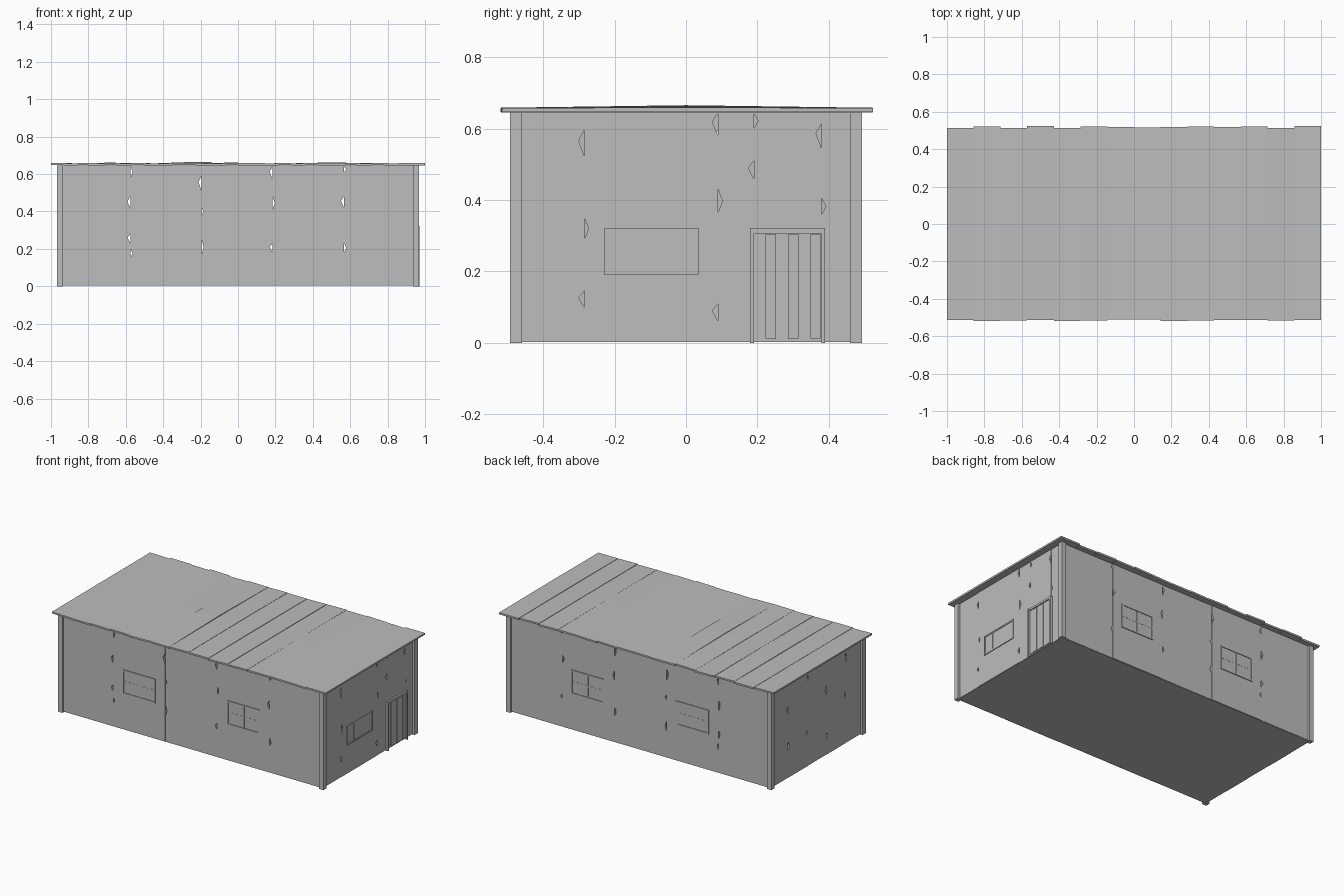
import bpy, bmesh, random
from mathutils import Vector

random.seed(4)
cube = bpy.data.objects.get("Cube")
if cube:
    bpy.data.objects.remove(cube, do_unlink=True)

grey = bpy.data.materials.new("weathered grey")
grey.use_nodes = True
colour = (0.51, 0.51, 0.51, 1)
grey.diffuse_color = colour
grey.node_tree.nodes["Principled BSDF"].inputs["Base Color"].default_value = colour

TOP, BASE = 0.645, 0.005
HALF = {"x": 0.955, "y": 0.48}      # wall planes


def finish(name, bm):
    bmesh.ops.recalc_face_normals(bm, faces=bm.faces)
    mesh = bpy.data.meshes.new(name)
    bm.to_mesh(mesh)
    bm.free()
    mesh.materials.append(grey)
    obj = bpy.data.objects.new(name, mesh)
    bpy.context.collection.objects.link(obj)


def prism(bm, wall, outline, inner, outer):
    """Extrude a (u, z) outline through a wall, depth measured outward."""
    axis, sign = wall

    def point(u, z, d):
        w = sign * (HALF[axis] + d)
        return Vector((w, u, z) if axis == "x" else (u, w, z))
    a = [bm.verts.new(point(u, z, inner)) for u, z in outline]
    b = [bm.verts.new(point(u, z, outer)) for u, z in outline]
    bm.faces.new(a)
    bm.faces.new(b[::-1])
    for i in range(len(a)):
        j = (i + 1) % len(a)
        bm.faces.new((a[i], a[j], b[j], b[i]))


def rect(u0, u1, z0, z1):
    return [(u0, z0), (u1, z0), (u1, z1), (u0, z1)]


def box(bm, lo, hi):
    made = bmesh.ops.create_cube(bm, size=1)["verts"]
    for v in made:
        v.co = Vector([lo[i] + (v.co[i] + 0.5) * (hi[i] - lo[i]) for i in range(3)])


# Wall boards with splintered gaps; each crack is (side, low z, high z)
def wall_boards(name, wall, half, seams):
    edges = [(-half, [])] + seams + [(half, [])]
    bm = bmesh.new()
    for i in range(len(edges) - 1):
        (u0, left), (u1, right) = edges[i], edges[i + 1]
        line = [(u0, TOP), (u0, BASE), (u1, BASE), (u1, TOP)]
        rising = []
        for side, z0, z1 in sorted(right, key=lambda c: c[1]):
            if side < 0:
                rising += [(u1, z0), (u1 - 0.016, z0 * 0.4 + z1 * 0.6), (u1, min(z1, TOP - 0.002))]
        falling = []
        for side, z0, z1 in sorted(left, key=lambda c: -c[1]):
            if side > 0:
                falling += [(u0, min(z1, TOP - 0.002)), (u0 + 0.012, (z0 + z1) / 2), (u0, z0)]
        outline = line[:1] + falling + line[1:3] + rising + line[3:]
        prism(bm, wall, outline, -0.014, 0.002 * (i % 2))
    finish(name, bm)


long_seams = [
    (-0.575, [(1, 0.58, 0.645), (-1, 0.415, 0.48), (-1, 0.23, 0.28), (1, 0.155, 0.2)]),
    (-0.195, [(-1, 0.51, 0.59), (1, 0.38, 0.42), (1, 0.17, 0.25)]),
    (0.185, [(-1, 0.57, 0.64), (1, 0.41, 0.48), (-1, 0.18, 0.23)]),
    (0.567, [(1, 0.61, 0.64), (-1, 0.42, 0.48), (1, 0.18, 0.23)])]
door_seams = [
    (-0.285, [(-1, 0.525, 0.595), (1, 0.29, 0.35), (-1, 0.1, 0.145)]),
    (0.09, [(-1, 0.58, 0.645), (1, 0.365, 0.43), (-1, 0.06, 0.11)]),
    (0.19, [(1, 0.6, 0.645), (-1, 0.46, 0.51)]),
    (0.38, [(-1, 0.545, 0.615), (1, 0.36, 0.405)])]
plain_seams = [
    (-0.3, [(-1, 0.53, 0.6), (1, 0.3, 0.36)]),
    (-0.1, [(1, 0.4, 0.46), (-1, 0.1, 0.15)]),
    (0.1, [(-1, 0.55, 0.61), (1, 0.2, 0.26)]),
    (0.3, [(1, 0.42, 0.48), (-1, 0.18, 0.24)])]
FRONT, BACK, DOOR_END, PLAIN_END = ("y", -1), ("y", 1), ("x", 1), ("x", -1)
wall_boards("front_wall", FRONT, 0.95, long_seams)
wall_boards("back_wall", BACK, 0.95, long_seams)
wall_boards("door_end_wall", DOOR_END, 0.475, door_seams)
wall_boards("plain_end_wall", PLAIN_END, 0.475, plain_seams)


# Windows: rim, bars and a flat pane
def window(name, wall, u0, u1, z0, z1, bars, crossbar):
    t, out = 0.009, 0.007
    bm = bmesh.new()
    for u in (u0, u1 - t):
        prism(bm, wall, rect(u, u + t, z0, z1), -0.004, out)
    for z in (z0, z1 - t):
        prism(bm, wall, rect(u0 + t, u1 - t, z, z + t), -0.004, out)
    for u in bars:
        prism(bm, wall, rect(u - t / 2, u + t / 2, z0 + t, z1 - t), -0.004, out - 0.002)
    if crossbar:
        z = (z0 + z1) / 2
        prism(bm, wall, rect(u0 + t, u1 - t, z - t / 2, z + t / 2), -0.004, out - 0.003)
    prism(bm, wall, rect(u0 + t, u1 - t, z0 + t, z1 - t), -0.004, 0.003)
    finish(name, bm)


for label, wall in (("front", FRONT), ("back", BACK)):
    for side, u in (("right", -0.385), ("left", 0.38)):
        window(f"{label}_{side}_window", wall, u - 0.12, u + 0.12, 0.24, 0.4, [u], True)
window("end_window", DOOR_END, -0.23, 0.037, 0.192, 0.32, [-0.157, -0.035], False)

# Plank door and its frame
bm = bmesh.new()
for i in range(6):
    u = 0.192 + i * 0.0313
    prism(bm, DOOR_END, rect(u, u + 0.029, 0.012, 0.307 - 0.003 * (i % 2)), -0.004, 0.006 + 0.002 * (i % 2))
finish("door", bm)
bm = bmesh.new()
for u in (0.18, 0.379):
    prism(bm, DOOR_END, rect(u, u + 0.011, 0, 0.322), -0.004, 0.016)
prism(bm, DOOR_END, rect(0.191, 0.379, 0.307, 0.32), -0.004, 0.013)
finish("door_frame", bm)

# Corner posts
for xname, sx in (("left", 1), ("right", -1)):
    for yname, sy in (("front", -1), ("back", 1)):
        bm = bmesh.new()
        xs = sorted((sx * 0.938, sx * 0.969))
        ys = sorted((sy * 0.46, sy * 0.493))
        box(bm, (xs[0], ys[0], 0), (xs[1], ys[1], TOP))
        finish(f"{yname}_{xname}_post", bm)

# Floor slab
bm = bmesh.new()
box(bm, (-0.953, -0.478, 0.003), (0.953, 0.478, 0.012))
finish("floor", bm)

# Roof of uneven planks, each slightly tilted and some bowed
bm = bmesh.new()
COUNT = 14
width = 2 / COUNT
for i in range(COUNT):
    x0 = -1 + i * width
    bow = 0.007 if i == 5 else random.uniform(0, 0.003)
    tilt = random.uniform(-0.002, 0.002)
    ends = [-0.514 - random.uniform(-0.004, 0.006), 0.514 + random.uniform(-0.004, 0.01)]
    rings = []
    for y, lift in ((ends[0], 0), (0, bow), (ends[1], 0)):
        rings.append([bm.verts.new((x, y, z + lift + s * tilt))
                      for x, z, s in ((x0, 0.647, -1), (x0 + width, 0.647, 1),
                                      (x0 + width, 0.658, 1), (x0, 0.658, -1))])
    for a, b in zip(rings, rings[1:]):
        for k in range(4):
            bm.faces.new((a[k], a[(k + 1) % 4], b[(k + 1) % 4], b[k]))
    bm.faces.new(rings[0])
    bm.faces.new(rings[-1][::-1])
finish("roof_planks", bm)
